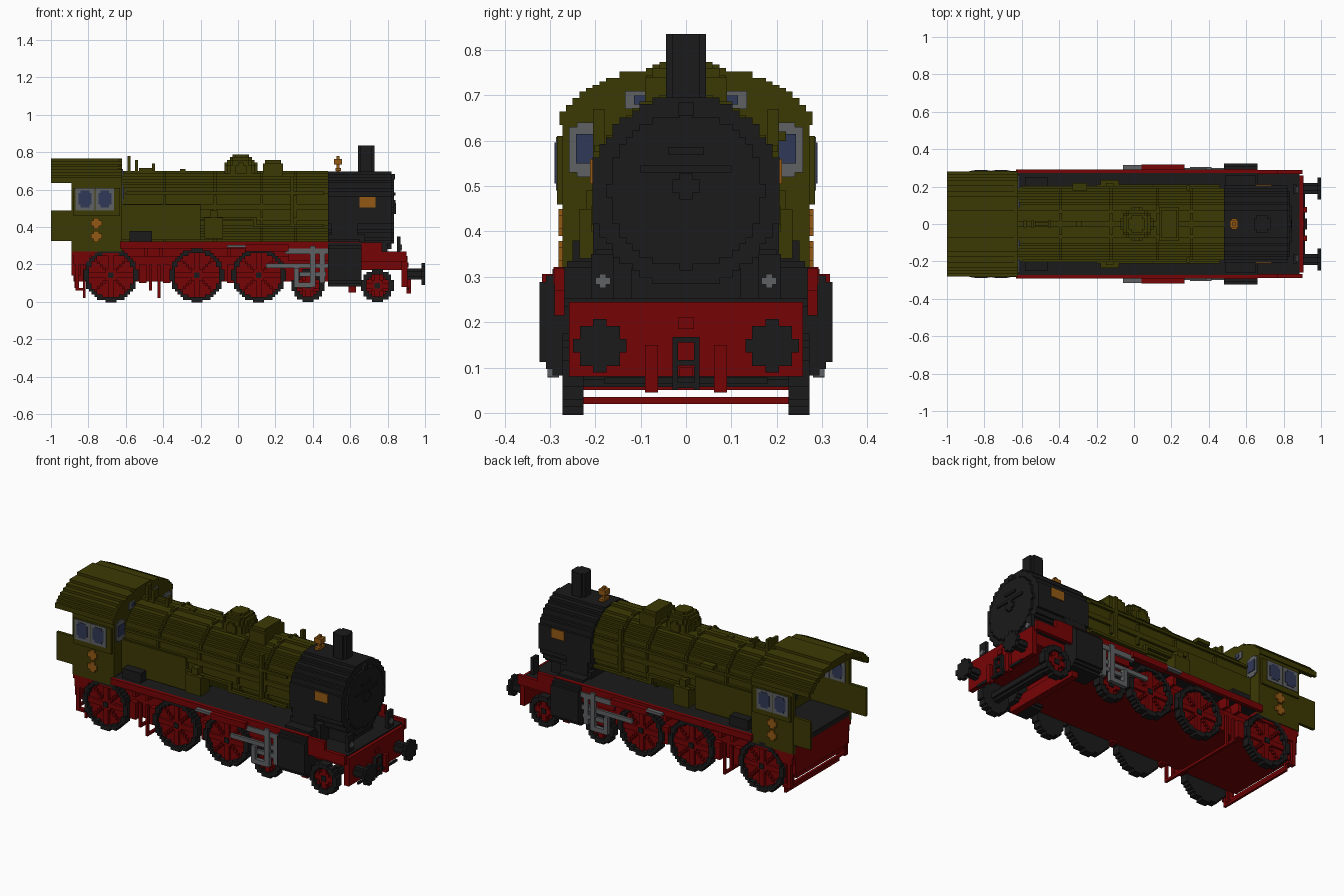
import bpy, bmesh, math

if "Cube" in bpy.data.objects:
    bpy.data.objects.remove(bpy.data.objects["Cube"])

STEP = 2 / 136  # size of one block


def material(name, red, green, blue):
    mat = bpy.data.materials.new(name)
    mat.use_nodes = True
    mat.diffuse_color = (red, green, blue, 1)
    shader = next(n for n in mat.node_tree.nodes if n.type == "BSDF_PRINCIPLED")
    shader.inputs["Base Color"].default_value = (red, green, blue, 1)
    shader.inputs["Roughness"].default_value = 0.8
    return mat


OLIVE = material("olive green", .044, .041, .001)
BLACK = material("soot black", .0105, .0105, .0105)
RED = material("frame red", .18, .001, .0015)
GREY = material("steel grey", .115, .12, .125)
NAVY = material("window blue", .03, .04, .095)
BRASS = material("brass", .29, .1, .007)


def part(name, mat, boxes, mirror=False):
    """One object from boxes (x0, x1, y0, y1, z0, z1), optionally on both sides."""
    boxes = list(boxes)
    if mirror:
        boxes += [(a, b, -d, -c, e, f) for a, b, c, d, e, f in boxes]
    bm = bmesh.new()
    for x0, x1, y0, y1, z0, z1 in boxes:
        cube = bmesh.ops.create_cube(bm, size=1)["verts"]
        bmesh.ops.scale(bm, vec=(x1 - x0, y1 - y0, z1 - z0), verts=cube)
        bmesh.ops.translate(bm, vec=((x0 + x1) / 2, (y0 + y1) / 2, (z0 + z1) / 2), verts=cube)
    mesh = bpy.data.meshes.new(name)
    bm.to_mesh(mesh)
    bm.free()
    mesh.materials.append(mat)
    obj = bpy.data.objects.new(name, mesh)
    bpy.context.collection.objects.link(obj)


def layer(axis, start, end, cu, cv, ru, rv, inside):
    """Rows of blocks filling a shape, given thickness along one axis."""
    nu, nv = math.ceil(ru / STEP), math.ceil(rv / STEP)
    boxes = []
    for j in range(-nv, nv):
        first = None
        for i in range(-nu, nu + 1):
            full = i < nu and inside((i + .5) * STEP, (j + .5) * STEP)
            if full and first is None:
                first = i
            elif not full and first is not None:
                u = (cu + first * STEP, cu + i * STEP)
                v = (cv + j * STEP, cv + (j + 1) * STEP)
                span = (start, end)
                boxes.append({"x": span + u + v, "y": u + span + v, "z": u + v + span}[axis])
                first = None
    return boxes


def disc(axis, start, end, cu, cv, r, hole=0):
    return layer(axis, start, end, cu, cv, r, r, lambda u, v: hole <= math.hypot(u, v) < r)


# Boiler, its bands and the smokebox
BOILER_Z = .51
part("boiler", OLIVE, disc("x", -.63, .48, 0, BOILER_Z, .185))
for x in (-.4, -.13, .12, .3):
    part("boiler_band", OLIVE, disc("x", x, x + STEP, 0, BOILER_Z, .195, hole=.17))
part("firebox_side", OLIVE, [(-.62, -.2, .15, .2, .33, .52)], mirror=True)
part("backhead", BLACK, disc("x", -.64, -.63, 0, BOILER_Z, .18))
part("regulator_wheel", RED, disc("x", -.67, -.64, 0, .52, .06, hole=.03))
part("smokebox", BLACK, disc("x", .48, .82, 0, .49, .21))
part("smokebox_door", BLACK, disc("x", .82, .835, 0, .49, .17))
part("door_hub", BLACK, disc("x", .835, .845, 0, .5, .03))
part("door_hinge", BLACK, [(.835, .843, -.1, .1, .53, .545), (.835, .843, -.04, .04, .57, .585)])
part("top_lamp", BLACK, [(.8, .84, -.016, .016, .655, .685)])

# Boiler side pipes, pumps and handrails
part("handrail", OLIVE, [(-.6, .46, .19, .203, .575, .59)], mirror=True)
part("side_pipe", OLIVE, [
    (-.2, .1, .19, .21, .44, .455), (.08, .1, .19, .21, .4, .44),
    (.08, .46, .19, .21, .4, .415), (.28, .3, .18, .205, .4, .67)], mirror=True)
part("pump", OLIVE, [(-.18, -.08, .15, .235, .34, .45), (-.15, -.11, .15, .22, .45, .49)], mirror=True)
part("tool_box", BLACK, [(-.58, -.46, .19, .25, .32, .38)], mirror=True)

# Chimney, bell, dome and fittings on the boiler top
part("chimney_base", BLACK, disc("z", .68, .71, .685, 0, .05))
part("chimney", BLACK, disc("z", .7, .835, .685, 0, .046))
part("bell", BRASS, [(.513, .557, -.022, .022, .735, .765),
                     (.527, .543, -.01, .01, .69, .78), (.52, .55, -.03, .03, .7, .715)])
for k in range(-1, 6):
    base = .7 + k * STEP
    radius = math.sqrt(.088 ** 2 - (k * STEP) ** 2)
    part("steam_dome", OLIVE, disc("z", base, base + STEP, .015, 0, radius))
part("sand_box", OLIVE, [(.135, .24, -.09, .09, .66, .74), (.145, .23, -.075, .075, .74, .76)])
part("safety_valves", OLIVE, [
    (-.59, -.575, -.02, .02, .68, .78), (-.55, -.535, -.02, .02, .68, .76),
    (-.53, -.46, -.01, .01, .7, .715), (-.46, -.445, -.02, .02, .68, .74),
    (-.31, -.28, -.015, .015, .68, .71)])
part("whistle", OLIVE, [(-.33, -.25, .18, .22, .6, .62)])
part("number_plate", BRASS, [(.65, .735, .18, .212, .505, .56)], mirror=True)


# Cab with arched roof
def roof_height(y):
    return .635 + .128 * max(0, 1 - (abs(y) / .285) ** 2.6) ** .75


def roof_shell(y, z):
    return abs(y) < .28 and max(.64, roof_height(y) - .035) < z + .65 < roof_height(y)


def cab_end(y, z):
    return abs(y) < .27 and z + .54 < roof_height(y) - .005


part("roof", OLIVE, layer("x", -1, -.62, 0, .65, .29, .13, roof_shell))
part("cab_front_wall", OLIVE, layer("x", -.64, -.62, 0, .54, .28, .22, cab_end))
part("cab_side", OLIVE, [(-.89, -.62, .25, .272, .27, .655),
                         (-.88, -.63, .272, .284, .46, .61)], mirror=True)
part("cab_door", OLIVE, [(-1, -.89, .25, .268, .325, .49)], mirror=True)
part("cab_floor", BLACK, [(-.89, -.62, -.25, .25, .3, .33)])
part("window_frame", GREY, [(x, x + .1, .245, .287, .49, .608) for x in (-.868, -.762)], mirror=True)
part("window_pane", NAVY, [box for x in (-.868, -.762) for box in (
    (x + .015, x + .085, .243, .29, .52, .583),
    (x + .027, x + .073, .243, .29, .506, .596))], mirror=True)
part("front_window_frame", GREY, [
    (-.645, -.614, .18, .258, .53, .63), (-.645, -.614, .195, .24, .52, .64),
    (-.645, -.614, .085, .135, .67, .71)], mirror=True)
part("front_window_pane", NAVY, [
    (-.648, -.61, .19, .243, .55, .615), (-.648, -.61, .09, .115, .68, .7)], mirror=True)
for z in (.35, .42):
    part("cab_badge", BRASS, disc("y", .272, .281, -.757, z, .03), mirror=True)

# Frame, running boards and front deck
part("main_frame", RED, [(-.88, .6, -.225, .225, .11, .245), (.6, .88, -.225, .225, .17, .245),
                         (-.88, .48, -.21, .21, .245, .285)])
part("cab_underframe", RED, [(-.89, -.62, -.268, .268, .245, .3), (-.89, -.84, -.25, .25, .14, .25)])
part("running_board", BLACK, [(-.63, .66, -.272, .272, .305, .322)])
part("board_edge", RED, [(-.63, .66, .27, .292, .285, .322)], mirror=True)
part("board_bracket", RED, [(x, x + .02, .2, .27, .24, .3) for x in (-.5, -.42, -.06, .27)], mirror=True)
part("front_deck", BLACK, [(.64, .885, -.268, .268, .235, .252)])
part("deck_side", RED, [(.66, .9, .268, .29, .215, .27), (.66, .77, .268, .29, .27, .318)], mirror=True)
part("buffer_beam", RED, [(.875, .905, -.258, .258, .08, .245)])
part("beam_lower_edge", RED, [(.59, .63, -.25, .25, .05, .12)])
part("beam_rail", BLACK, [(.905, .915, -.18, .18, .064, .078)])
part("deck_post", BLACK, [(.85, .87, .16, .21, .25, .35)], mirror=True)
part("headlamp", GREY, [(.87, .878, .167, .2, .283, .298), (.87, .878, .176, .191, .275, .306)], mirror=True)
part("smokebox_saddle", BLACK, [(.48, .68, -.2, .2, .17, .36), (.68, .8, -.12, .12, .25, .32)])

# Buffers, coupling and hoses
part("buffer_shank", BLACK, disc("x", .9, .985, .19, .148, .026), mirror=True)
part("buffer_head", BLACK, disc("x", .98, 1, .19, .148, .053), mirror=True)
part("coupling", BLACK, [(.905, .925, .018, .03, .05, .165)], mirror=True)
part("coupling_link", BLACK, [(.905, .925, -.03, .03, z, z + .012) for z in (.055, .105, .155)])
part("coupling_hook", RED, [(.9, .915, -.015, .015, .08, .1), (.9, .912, -.018, .018, .185, .21)])
part("brake_hose", RED, [(.9, .925, .062, .09, .045, .15)], mirror=True)

# Cylinders, steam pipes and valve gear
part("cylinder", BLACK, layer("x", .48, .66, .235, .2, .09, .12,
     lambda u, v: (abs(u) / .09) ** 4 + (abs(v) / .118) ** 4 < 1), mirror=True)
part("steam_pipe", BLACK, [(.49, .65, .17, .262, .3, .335), (.5, .64, .15, .205, .335, .42)], mirror=True)
part("valve_gear", GREY, [
    (.15, .48, .275, .29, .18, .205), (.25, .48, .275, .3, .255, .285),
    (.385, .415, .28, .305, .08, .3), (.3, .4, .28, .305, .078, .105),
    (.3, .325, .28, .305, .1, .18), (.33, .47, .28, .295, .135, .16),
    (.435, .465, .275, .295, .1, .28), (-.06, .04, .29, .316, .29, .305)], mirror=True)
part("gear_bracket", RED, [(.04, .27, .28, .318, .27, .306), (.27, .48, .27, .285, .22, .3)], mirror=True)


# Spoked wheels
def wheel(x, radius):
    def spokes(u, v):
        r, angle = math.hypot(u, v), math.atan2(v, u)
        return r < .03 or (r < radius - .02 and r * abs(math.sin(4 * angle)) < .035)

    part("wheel_back", BLACK, disc("y", .226, .236, x, radius, radius), mirror=True)
    part("wheel_tyre", BLACK, disc("y", .236, .272, x, radius, radius, hole=radius - .026), mirror=True)
    part("wheel_web", RED, disc("y", .236, .247, x, radius, radius - .02), mirror=True)
    part("wheel_spokes", RED, layer("y", .247, .262, x, radius, radius, radius, spokes), mirror=True)
    part("wheel_hub", BLACK, disc("y", .262, .268, x, radius, STEP * 1.2), mirror=True)


SMALL = STEP * 5.9
for x in (-.68, -.22, .11):
    wheel(x, STEP * 9.7)
for x in (.375, .745):
    wheel(x, SMALL)
part("leading_axle", BLACK, disc("y", -.23, .23, .745, SMALL, .03))

# Steps and brake rigging hanging below the frame
for x, low in ((-.875, .075), (-.83, .02), (-.475, .06), (-.43, .02)):
    part("hanger", RED, [(x, x + STEP, .235, .25, low, .2)], mirror=True)
    part("hanger_bar", RED, [(x, x + STEP, -.25, .25, low, low + STEP)])
part("cab_step", RED, [(-.88, -.79, .235, .268, .2, .25), (-.87, -.82, .24, .268, .06, .075),
                       (-.87, -.85, .25, .268, .06, .2)], mirror=True)
part("brake_shoe", RED, [(x, x + .04, .2, .255, .1, .2) for x in (-.53, -.4, -.06)], mirror=True)
